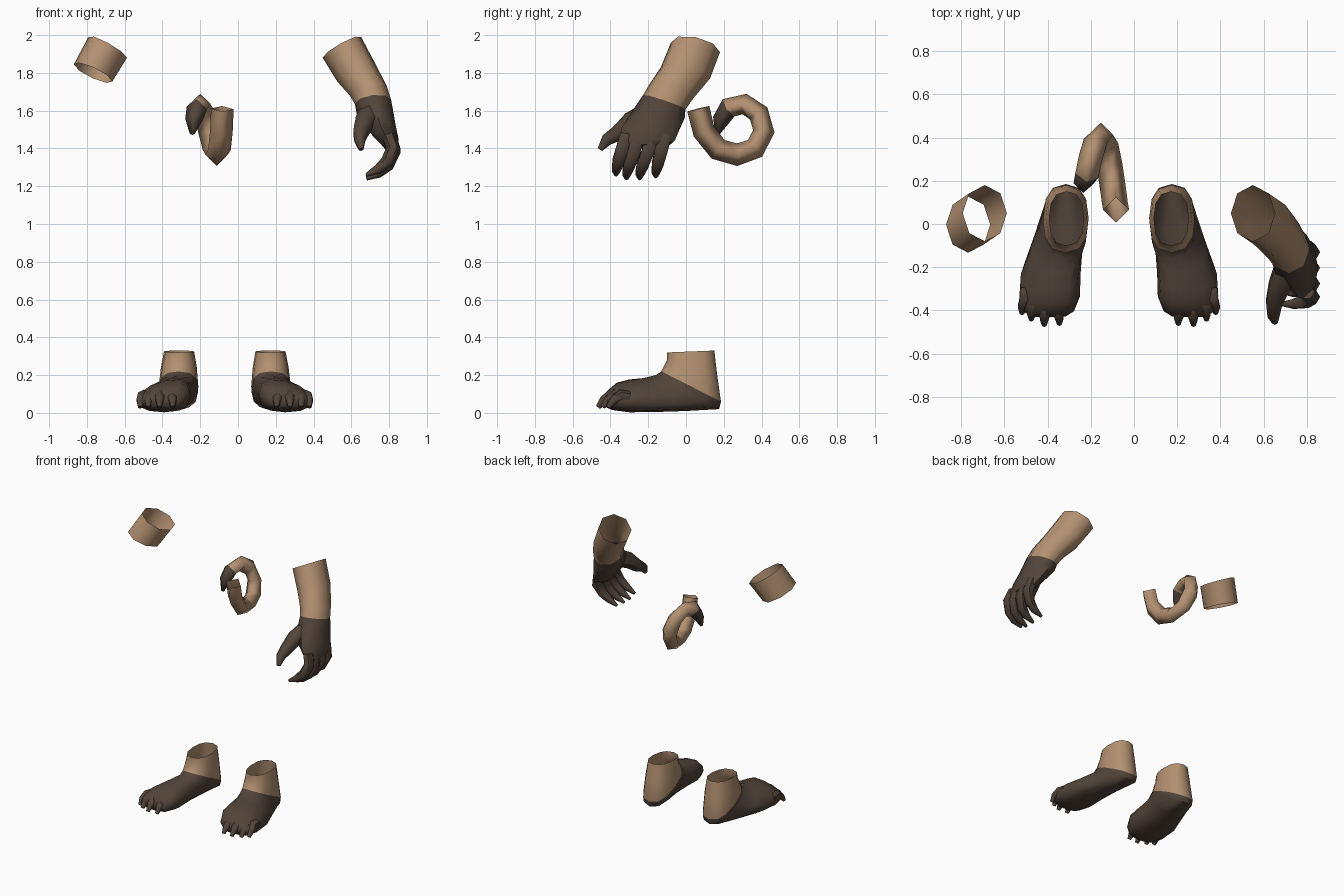
import bpy, bmesh, math
from mathutils import Vector

if "Cube" in bpy.data.objects:
    bpy.data.objects.remove(bpy.data.objects["Cube"])


def material(name, rgb):
    m = bpy.data.materials.new(name)
    m.diffuse_color = (*rgb, 1)
    m.use_nodes = True
    m.node_tree.nodes["Principled BSDF"].inputs["Base Color"].default_value = m.diffuse_color
    return m


TAN = material("tan_fur", (0.45, 0.28, 0.165))
DARK = material("dark_brown_skin", (0.084, 0.058, 0.042))
MIRROR_SUM = -0.14          # the two sides mirror about x = -0.07


def loft(name, rings, dark_from=99, cap_start=False, cap_end=False, mirror=False, angle=60):
    """Skin a list of point rings; bands from dark_from on are dark."""
    bm = bmesh.new()
    rows = []
    for ring in rings:
        rows.append([bm.verts.new((MIRROR_SUM - p[0] if mirror else p[0], p[1], p[2]))
                     for p in ring])
    n = len(rows[0])
    for i in range(len(rows) - 1):
        for k in range(n):
            j = (k + 1) % n
            f = bm.faces.new((rows[i][k], rows[i][j], rows[i + 1][j], rows[i + 1][k]))
            f.material_index = int(i >= dark_from)
    if cap_start:
        bm.faces.new(rows[0]).material_index = int(dark_from <= 0)
    if cap_end:
        bm.faces.new(rows[-1]).material_index = int(dark_from < 99)
    bmesh.ops.recalc_face_normals(bm, faces=bm.faces)
    me = bpy.data.meshes.new(name)
    bm.to_mesh(me)
    bm.free()
    me.materials.append(TAN)
    me.materials.append(DARK)
    ob = bpy.data.objects.new(name, me)
    bpy.context.collection.objects.link(ob)
    bpy.ops.object.select_all(action='DESELECT')
    ob.select_set(True)
    bpy.context.view_layer.objects.active = ob
    bpy.ops.object.shade_smooth_by_angle(angle=math.radians(angle))
    return ob


def oval(c, u, v, n):
    c, u, v = Vector(c), Vector(u), Vector(v)
    return [c + u * math.cos(2 * math.pi * k / n) + v * math.sin(2 * math.pi * k / n)
            for k in range(n)]


def tube(path, radii, sides, ref):
    """Rings along a path, kept upright against a reference axis."""
    pts = [Vector(p) for p in path]
    rings = []
    for i, p in enumerate(pts):
        t = (pts[min(i + 1, len(pts) - 1)] - pts[max(i - 1, 0)]).normalized()
        u = t.cross(Vector(ref)).normalized()
        v = t.cross(u)
        rings.append(oval(p, u * radii[i], v * radii[i], sides))
    return rings


# Feet: each ring runs from a top/front point to a back/bottom point
# (front y, front z, back y, back z, centre x, half width, outer slope)
FOOT = [
    (-0.10, 0.32, 0.15, 0.33, 0.172, 0.080, 0),
    (-0.10, 0.28, 0.165, 0.20, 0.173, 0.095, 0),
    (-0.13, 0.22, 0.185, 0.06, 0.175, 0.105, 0),
    (-0.16, 0.20, 0.175, 0.02, 0.177, 0.105, 0),
    (-0.22, 0.185, 0.00, 0.01, 0.215, 0.117, 0.02),
    (-0.31, 0.17, -0.15, 0.005, 0.245, 0.138, 0.03),
    (-0.37, 0.152, -0.30, 0.003, 0.25, 0.14, 0.03),
    (-0.415, 0.115, -0.39, 0.015, 0.255, 0.118, 0.02),
    (-0.43, 0.08, -0.425, 0.03, 0.255, 0.08, 0.0),
]


def soft(x, e):
    return math.copysign(abs(x) ** e, x)


def foot_ring(fy, fz, by, bz, cx, hw, slope, n=12):
    pts = []
    for k in range(n):
        a = 2 * math.pi * k / n
        s, t = soft(math.sin(a), 0.8), soft(math.cos(a), 0.85)
        w = (t + 1) / 2
        pts.append((cx + hw * s, by + (fy - by) * w, bz + (fz - bz) * w - slope * s * w))
    return pts


for side, mir in (("right", False), ("left", True)):
    loft(side + "_foot", [foot_ring(*r) for r in FOOT], 2, cap_end=True, mirror=mir)
    # Toes, ending in blunt claws
    for i, (x, y) in enumerate([(0.205, -0.465), (0.275, -0.47), (0.335, -0.445), (0.378, -0.415)]):
        bx = 0.255 + (x - 0.255) * 0.85
        path = [(bx, y + 0.12, 0.085), (bx, y + 0.07, 0.09),
                (x, y + 0.03, 0.065), (x, y + 0.003, 0.03)]
        loft(f"{side}_toe_{i + 1}", tube(path, (0.03, 0.034, 0.022, 0.012), 6, (1, 0, 0)),
             0, True, True, mir)

# Forearm and palm (centre, half axes)
ARM = [
    ((0.55, 0.05, 1.935), (0.102, 0, 0.055), (0, 0.13, -0.025)),
    ((0.627, -0.003, 1.80), (0.102, 0, 0.045), (0, 0.13, -0.03)),
    ((0.69, -0.075, 1.705), (0.098, 0, 0.025), (0, 0.118, -0.035)),
    ((0.715, -0.115, 1.645), (0.096, 0, 0.01), (0, 0.112, -0.038)),
    ((0.727, -0.145, 1.58), (0.098, 0, 0.0), (0, 0.138, -0.02)),
    ((0.758, -0.185, 1.51), (0.077, 0, 0.01), (0, 0.155, 0)),
    ((0.80, -0.205, 1.44), (0.05, 0, 0.01), (0, 0.145, 0)),
    ((0.81, -0.215, 1.41), (0.035, 0, 0.01), (0, 0.12, 0)),
]
arm_rings = [oval(*r, 8) for r in ARM]
loft("forearm_and_palm", arm_rings, 3, cap_end=True)
# Open cuff on the opposite side
loft("cuff", arm_rings[:2], mirror=True)

# Curled fingers (base y, tip y, drop)
for i, (b, t, d) in enumerate([(-0.315, -0.37, 0.02), (-0.25, -0.315, 0.0),
                               (-0.175, -0.245, 0.0), (-0.11, -0.16, 0.01)]):
    path = [(0.80, b, 1.47), (0.822, b + (t - b) * 0.4, 1.38 + d), (0.79, b + (t - b) * 0.8, 1.31 + d),
            (0.74, t, 1.268 + d), (0.68, t, 1.24 + d)]
    loft(f"finger_{i + 1}", tube(path, (0.037, 0.039, 0.035, 0.026, 0.01), 6, (0, 1, 0)),
         0, True, True)

# Thumb
thumb = [(0.70, -0.21, 1.58), (0.67, -0.29, 1.54), (0.648, -0.36, 1.48),
         (0.645, -0.42, 1.445), (0.652, -0.455, 1.395)]
loft("thumb", tube(thumb, (0.06, 0.055, 0.043, 0.032, 0.014), 6, (1, 0, 0)), 0, True, True)

# Curled tail with dark tip, diamond cross-section
TAIL = [(-0.083, 0.065, 1.61), (-0.088, 0.095, 1.49), (-0.098, 0.17, 1.395), (-0.113, 0.27, 1.367),
        (-0.13, 0.365, 1.40), (-0.153, 0.412, 1.49), (-0.178, 0.385, 1.585), (-0.20, 0.31, 1.635),
        (-0.218, 0.225, 1.615), (-0.235, 0.185, 1.55), (-0.243, 0.165, 1.475)]
tail_r = [0.06] * 4 + [0.058, 0.057, 0.056, 0.055, 0.055, 0.045, 0.012]
loft("curled_tail", tube(TAIL, tail_r, 4, (1, 0, 0)), 8, cap_end=True, angle=100)
